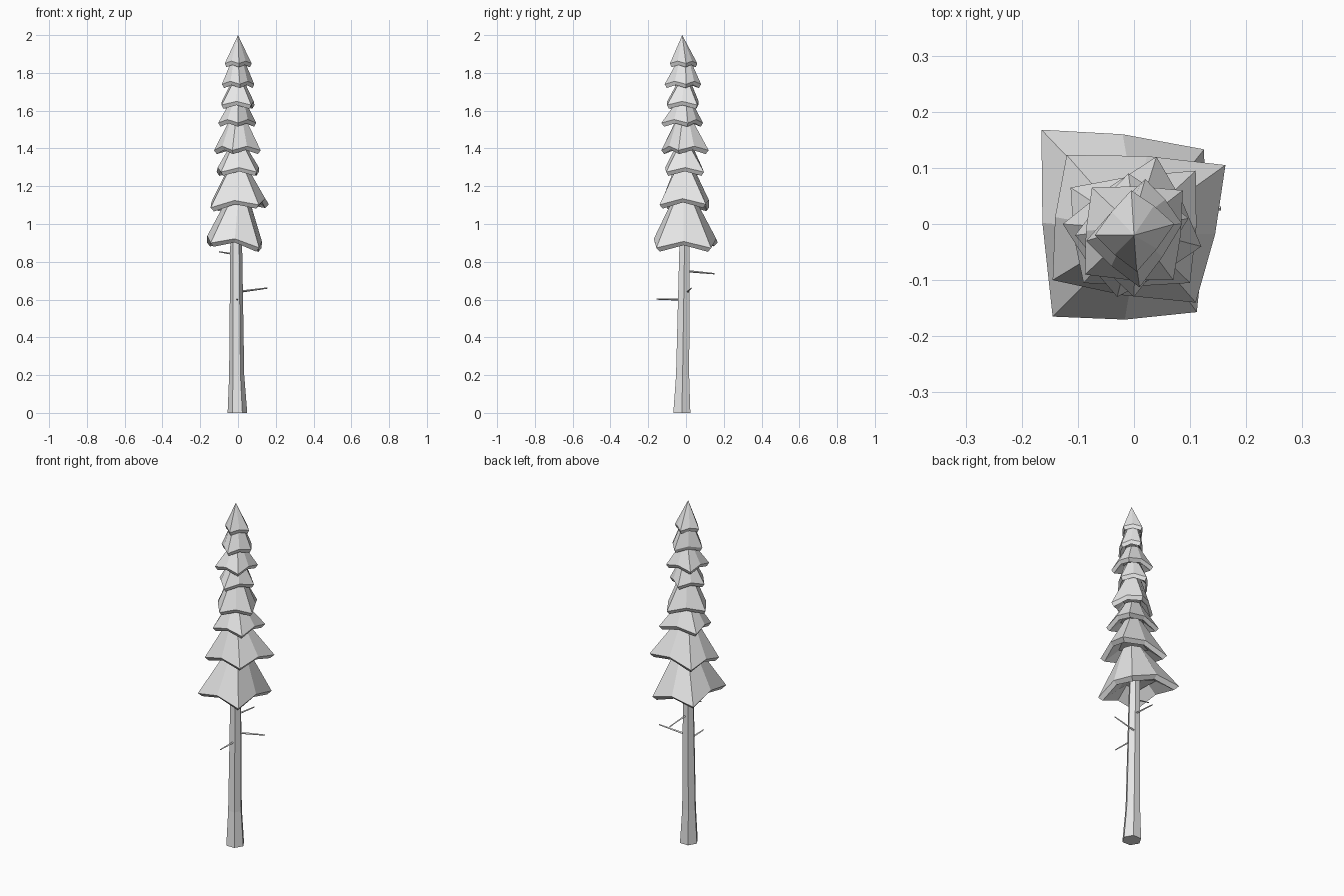
import bpy
import bmesh
import math
from mathutils import Vector

cube = bpy.data.objects.get("Cube")
if cube:
    bpy.data.objects.remove(cube, do_unlink=True)

grey = bpy.data.materials.new("plain grey")
grey.use_nodes = True
colour = (0.8, 0.8, 0.8, 1)
grey.diffuse_color = colour
grey.node_tree.nodes["Principled BSDF"].inputs["Base Color"].default_value = colour


def loft(name, rings, apex=None):
    """Skin a stack of equal rings, capping both ends or closing on an apex."""
    bm = bmesh.new()
    loops = [[bm.verts.new(point) for point in ring] for ring in rings]
    count = len(loops[0])
    for low, high in zip(loops, loops[1:]):
        for i in range(count):
            j = (i + 1) % count
            bm.faces.new((low[i], low[j], high[j], high[i]))
    bm.faces.new(loops[0][::-1])
    if apex:
        tip = bm.verts.new(apex)
        for i in range(count):
            bm.faces.new((loops[-1][i], loops[-1][(i + 1) % count], tip))
    else:
        bm.faces.new(loops[-1])
    bmesh.ops.recalc_face_normals(bm, faces=bm.faces[:])
    mesh = bpy.data.meshes.new(name)
    bm.to_mesh(mesh)
    bm.free()
    mesh.materials.append(grey)
    obj = bpy.data.objects.new(name, mesh)
    bpy.context.collection.objects.link(obj)
    return obj


def hexagon(centre, radius):
    return [centre + Vector((radius * math.cos(i * math.pi / 3),
                             radius * math.sin(i * math.pi / 3), 0)) for i in range(6)]


def branch(name, start, end, thick):
    """Thin tapering four-sided twig."""
    start, end = Vector(start), Vector(end)
    along = (end - start).normalized()
    side = along.cross(Vector((0, 0, 1))).normalized()
    up = side.cross(along)
    loft(name, [[p + side * r, p + up * r, p - side * r, p - up * r]
                for p, r in ((start, thick), (end, thick * 0.6))])


def tier(name, low, top, top_radius, tilt, corners):
    """Drooping four-cornered skirt with a raised middle on each side,
    a bevelled lip and a hollow underside."""
    corners = [Vector((x, y, 0)) / 100 for x, y in corners]
    centre = sum(corners, Vector()) / 4
    reach = sum((c - centre).length for c in corners) / 4
    outer = []
    for i, corner in enumerate(corners):
        middle = (corner + corners[(i + 1) % 4]) / 2
        middle = centre + (middle - centre) * 1.06
        for point, rise in ((corner, 0), (middle, reach * 0.17)):
            outer.append(Vector((point.x, point.y, low + rise + tilt * point.x)))

    def scaled(factor, lift):
        return [Vector((centre.x + (p.x - centre.x) * factor,
                        centre.y + (p.y - centre.y) * factor, p.z + lift)) for p in outer]

    ceiling = scaled(0.45, reach * 0.2)
    lip = scaled(0.88, -0.02)
    axis = Vector((0, -0.01, 0))
    if top_radius:
        crown = []
        for p in outer:
            away = Vector((p.x - centre.x, p.y - centre.y, 0)).normalized()
            crown.append(axis + away * top_radius + Vector((0, 0, top)))
        return loft(name, [ceiling, lip, outer, crown])
    return loft(name, [ceiling, lip, outer], apex=(0, -0.02, top))


# Trunk: flared foot, leaning slightly back
loft("trunk", [hexagon(Vector(c), r) for c, r in (
    ((-0.003, -0.022, 0), 0.052),
    ((-0.007, -0.018, 0.2), 0.04),
    ((-0.01, -0.006, 1.0), 0.03))])

# Dead twigs
branch("front_twig", (-0.005, -0.02, 0.6), (-0.005, -0.155, 0.603), 0.006)
branch("left_twig", (0.01, 0.01, 0.642), (0.155, 0.028, 0.661), 0.006)
branch("back_twig", (-0.005, 0.01, 0.75), (0, 0.15, 0.737), 0.006)
branch("right_twig", (-0.02, 0, 0.84), (-0.1, 0, 0.853), 0.005)

# Foliage, bottom to top: low z, top z, crown radius, tilt, corners in hundredths
tiers = [
    (0.885, 1.13, 0.06, -0.1, ((-14.5, -16.5), (11.2, -15.7), (12.5, 13.3), (-16.5, 16.8))),
    (1.095, 1.3, 0.05, 0.06, ((-14.5, -10), (11, -14), (16.3, 10.5), (-12, 12.3))),
    (1.275, 1.4, 0.05, 0, ((-9, -10.5), (10, -10.5), (11, 9.5), (-11.3, 6.5))),
    (1.39, 1.55, 0.045, 0, ((-12.7, 0), (-3, -13), (12, -4), (4, 12))),
    (1.535, 1.64, 0.045, 0, ((-10.5, -2), (0, -13), (9.7, 1), (-1, 9))),
    (1.63, 1.74, 0.04, 0, ((-8.7, -9), (7, -10), (8.7, 6), (-7.5, 6.5))),
    (1.74, 1.86, 0.037, 0, ((-8.5, -3), (1, -11.3), (8.6, 0), (2, 8))),
    (1.85, 2.0, 0, 0, ((-7, -2), (0.5, -8.5), (7.2, 0), (-0.5, 6))),
]
for number, spec in enumerate(tiers, 1):
    tier(f"foliage_tier_{number}", *spec)
